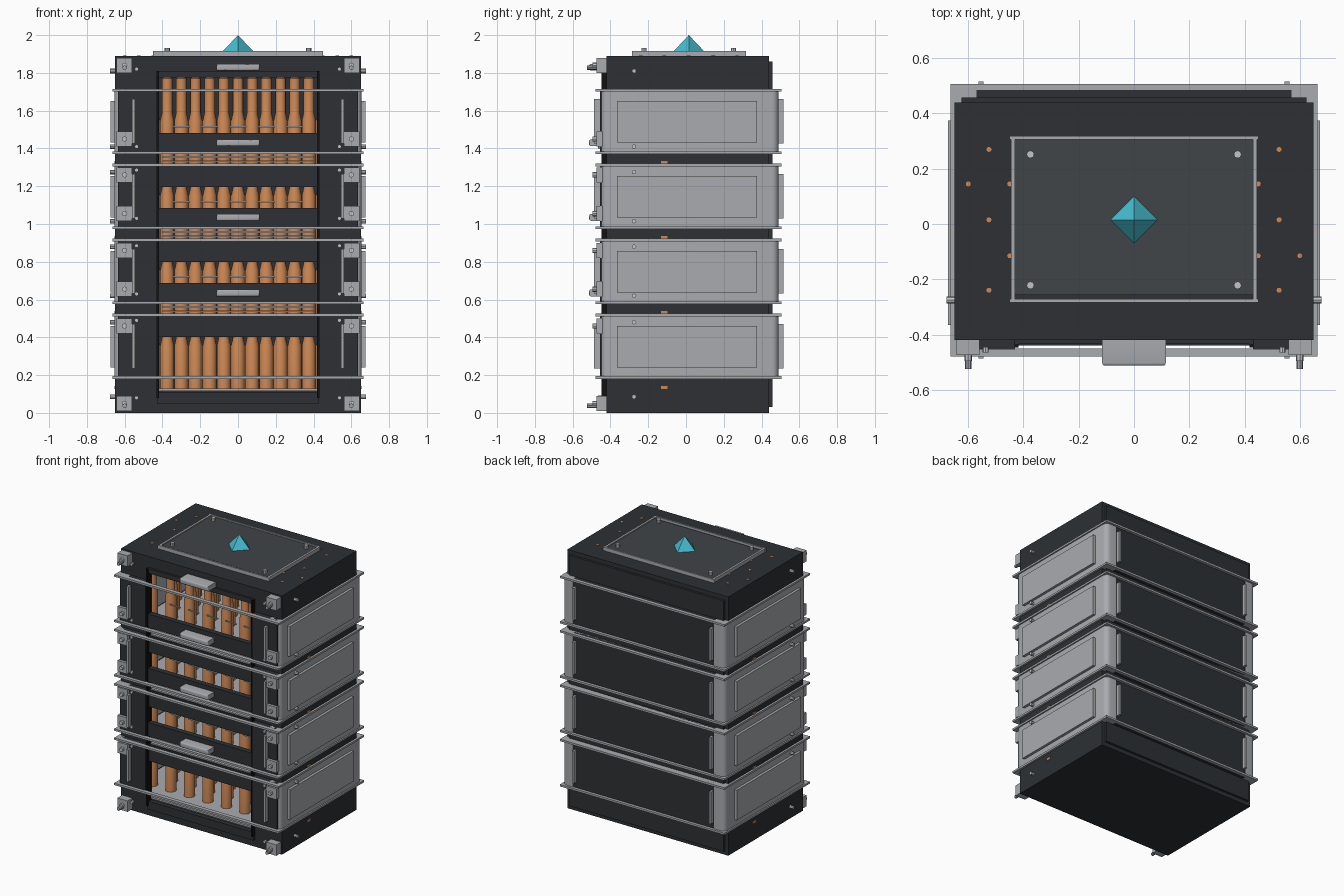
import bpy, bmesh, math
from mathutils import Matrix, Vector

cube = bpy.data.objects.get("Cube")
if cube:
    bpy.data.objects.remove(cube, do_unlink=True)


def material(name, r, g, b):
    mat = bpy.data.materials.new(name)
    mat.use_nodes = True
    mat.diffuse_color = (r, g, b, 1)
    shader = next(n for n in mat.node_tree.nodes if n.type == 'BSDF_PRINCIPLED')
    shader.inputs["Base Color"].default_value = (r, g, b, 1)
    return mat


DARK = material("charcoal", .026, .03, .034)
PLATE = material("slate", .05, .058, .064)
BLACK = material("black", .006, .006, .007)
STEEL = material("steel", .4, .41, .43)
PALE = material("pale_steel", .55, .56, .57)
COPPER = material("copper", .62, .25, .09)
CYAN = material("cyan", .06, .5, .62)


def finish(bm, name, mat, smooth=False):
    mesh = bpy.data.meshes.new(name)
    bmesh.ops.recalc_face_normals(bm, faces=bm.faces)
    bm.to_mesh(mesh)
    bm.free()
    mesh.materials.append(mat)
    obj = bpy.data.objects.new(name, mesh)
    bpy.context.collection.objects.link(obj)
    if smooth:
        bpy.ops.object.select_all(action='DESELECT')
        obj.select_set(True)
        bpy.context.view_layer.objects.active = obj
        bpy.ops.object.shade_smooth_by_angle(angle=math.radians(40))
    return obj


def add_box(bm, x0, x1, y0, y1, z0, z1):
    size = Matrix.Diagonal((x1 - x0, y1 - y0, z1 - z0, 1))
    place = Matrix.Translation(((x0 + x1) / 2, (y0 + y1) / 2, (z0 + z1) / 2))
    return bmesh.ops.create_cube(bm, size=1, matrix=place @ size)["verts"]


def boxes(name, mat, spans, mirror=False):
    """Join boxes given as x, y, z spans; optionally mirrored in x."""
    bm = bmesh.new()
    for x0, x1, y0, y1, z0, z1 in spans:
        add_box(bm, x0, x1, y0, y1, z0, z1)
        if mirror:
            add_box(bm, -x1, -x0, y0, y1, z0, z1)
    return finish(bm, name, mat)


def bolts(name, mat, points, axis, radius, depth, sides=8):
    """Short cylinders centred on the points along an axis."""
    bm = bmesh.new()
    turn = Vector((0, 0, 1)).rotation_difference(Vector(axis)).to_matrix().to_4x4()
    for p in points:
        bmesh.ops.create_cone(bm, cap_ends=True, segments=sides, radius1=radius,
                              radius2=radius, depth=depth,
                              matrix=Matrix.Translation(p) @ turn)
    return finish(bm, name, mat, True)


PITCH = .397
LEVELS = [.18 + PITCH * i for i in range(4)]     # bottom of each band
BAND = .345
SIDES = (-1, 1)

# Hollow cabinet shell
boxes("cabinet_shell", DARK, [
    (-.65, .65, -.42, .44, 0, .05),
    (-.65, .65, -.42, .44, 1.81, 1.89),
    (-.65, .65, .40, .44, .05, 1.81),
    (-.625, .625, .44, .457, .03, 1.86)])
boxes("cabinet_walls", DARK, [(.63, .65, -.42, .44, .05, 1.81)], True)
boxes("front_columns", DARK, [(.43, .65, -.42, -.38, .05, 1.81)], True)
boxes("door_edges", BLACK, [(.418, .432, -.447, -.41, .08, 1.81)], True)
boxes("sill_and_lintel", DARK, [(-.43, .43, -.435, -.4, .05, .11),
                                (-.43, .43, -.435, -.4, 1.775, 1.81)])

# Shelves that carry the cells
boxes("shelves", STEEL, [(-.63, .63, -.4, .4, z - .065, z - .052) for z in LEVELS])

# Wraparound bands with rims
for i, z in enumerate(LEVELS):
    top = z + BAND
    tag = "_" + str(i + 1)
    bm = bmesh.new()
    for s in SIDES:
        verts = add_box(bm, min(s * .57, s * .655), max(s * .57, s * .655), -.45, .49, z, top)
        edges = {e for v in verts for e in v.link_edges
                 if abs(e.verts[0].co.z - e.verts[1].co.z) > .1
                 and abs(e.verts[0].co.x) > .6}
        bmesh.ops.bevel(bm, geom=list(edges), offset=.035, segments=4,
                        profile=.5, affect='EDGES')
    finish(bm, "band_side" + tag, STEEL, True)
    boxes("band_back" + tag, DARK, [(-.57, .57, .43, .485, z, top)])
    boxes("band_front_cheek" + tag, DARK, [(.43, .635, -.455, -.42, z, top)], True)
    rims = []
    for r in (z, top - .014):
        rims += [(-.66, .66, -.48, -.45, r, r + .014),
                 (-.66, .66, .44, .506, r, r + .014)]
        rims += [(min(s * .62, s * .665), max(s * .62, s * .665), -.48, .506, r, r + .014)
                 for s in SIDES]
    boxes("band_rims" + tag, STEEL, rims)
    boxes("side_plate" + tag, STEEL, [(.65, .674, -.365, .375, z + .06, top - .065)], True)
    boxes("grip_bars" + tag, STEEL, [
        (.545, .562, -.486, -.45, z + .055, top - .055),
        (.545, .562, .48, .515, z + .055, top - .055)], True)

# Rails, headers and drawer fronts between the bands
for i, z in enumerate(LEVELS[1:]):
    tag = "_" + str(i + 1)
    boxes("drawer_front" + tag, DARK, [(-.42, .42, -.44, -.4, z + .01, z + .11)])
    boxes("drawer_header" + tag, DARK, [(-.42, .42, -.43, -.4, z - .175, z - .052)])
    boxes("drawer_rails" + tag, STEEL, [(-.4, .4, -.437, -.42, z - .01 - d, z - d)
                                        for d in (.012, .034)])
    boxes("cell_clips" + tag, PALE, [(x - .045, x + .045, -.3, -.292, z + .14, z + .147)
                                     for x in (-.3, -.15, 0, .15, .3)])

# Rounded pull handles
for i, z in enumerate([.635, 1.035, 1.43, 1.83]):
    bm = bmesh.new()
    add_box(bm, -.115, .115, -.513, -.42, z - .018, z + .018)
    front = [e for e in bm.edges if all(v.co.y < -.5 for v in e.verts)]
    bmesh.ops.bevel(bm, geom=front, offset=.01, segments=3, profile=.5, affect='EDGES')
    finish(bm, "pull_handle_" + str(i + 1), STEEL, True)

# Copper cells: one turned profile, repeated in staggered rows
PROFILE = [(0, 0), (.037, 0), (.037, .225), (.028, .265), (.028, .45), (.009, .46),
           (.009, .572), (0, .572)]
bm = bmesh.new()
ring = [bm.verts.new((r, 0, z)) for r, z in PROFILE]
line = [bm.edges.new(pair) for pair in zip(ring, ring[1:])]
bmesh.ops.spin(bm, geom=ring + line, cent=(0, 0, 0), axis=(0, 0, 1),
               angle=math.tau, steps=14, use_merge=True)
bmesh.ops.remove_doubles(bm, verts=bm.verts, dist=.0005)
first = finish(bm, "cell", COPPER, True)
ROWS = [(-.24, -.525), (-.115, -.45), (.015, -.525), (.145, -.6), (.27, -.525)]
spots = [(x0 + .15 * n, y, z - .05) for z in LEVELS for y, x0 in ROWS for n in range(8)]
first.location = spots[0]
for spot in spots[1:]:
    copy = first.copy()
    copy.location = spot
    bpy.context.collection.objects.link(copy)

# Copper tabs peeping through the walls
boxes("cell_tabs", COPPER, [(s * .65 - .004, s * .65 + .004, y - .017, y + .017,
                             z - .053, z - .037)
                            for z in LEVELS for s, y in ((1, -.115), (-1, .145))])

# Corner brackets and their bolts
heights = [.05, .46, .655, .86, 1.055, 1.26, 1.45, 1.84]
ends = (heights[0], heights[-1])
boxes("corner_brackets", STEEL, [(.56, .642, -.475, -.42, z - .04, z + .04)
                                 for z in heights], True)
bolts("bracket_bolts", PALE, [(s * .6, -.48, z) for s in SIDES for z in heights],
      (0, 1, 0), .014, .03)
bolts("long_bolts", STEEL, [(s * .6, -.495, z - .012) for s in SIDES for z in ends],
      (0, 1, 0), .012, .06)
bolts("cheek_screws", PALE, [(s * .537, -.455, z) for s in SIDES
                             for z in (.08, .49, .63, .885, 1.03, 1.285, 1.41, 1.82)],
      (0, 1, 0), .011, .02)
bolts("side_bolts", PALE, [(s * .66, -.275, z) for s in SIDES
                           for z in (.085, .48, .62, .88, 1.015, 1.275, 1.41, 1.81)],
      (1, 0, 0), .012, .036)

# Top plate with raised border, screws and crystal
boxes("top_plate", PLATE, [(-.43, .43, -.257, .305, 1.885, 1.908)])
boxes("top_border", STEEL, [
    (-.45, .45, -.285, -.272, 1.885, 1.916), (-.45, .45, .305, .318, 1.885, 1.916),
    (-.445, -.43, -.272, .305, 1.885, 1.916), (.43, .445, -.272, .305, 1.885, 1.916)])
bolts("top_screws", PALE, [(s * .375, y, 1.917) for s in SIDES for y in (-.222, .252)],
      (0, 0, 1), .014, .03)
bm = bmesh.new()
bmesh.ops.create_cone(bm, cap_ends=True, segments=4, radius1=.085, radius2=0, depth=.09,
                      matrix=Matrix.Translation((0, .015, 1.955)))
finish(bm, "crystal", CYAN)
